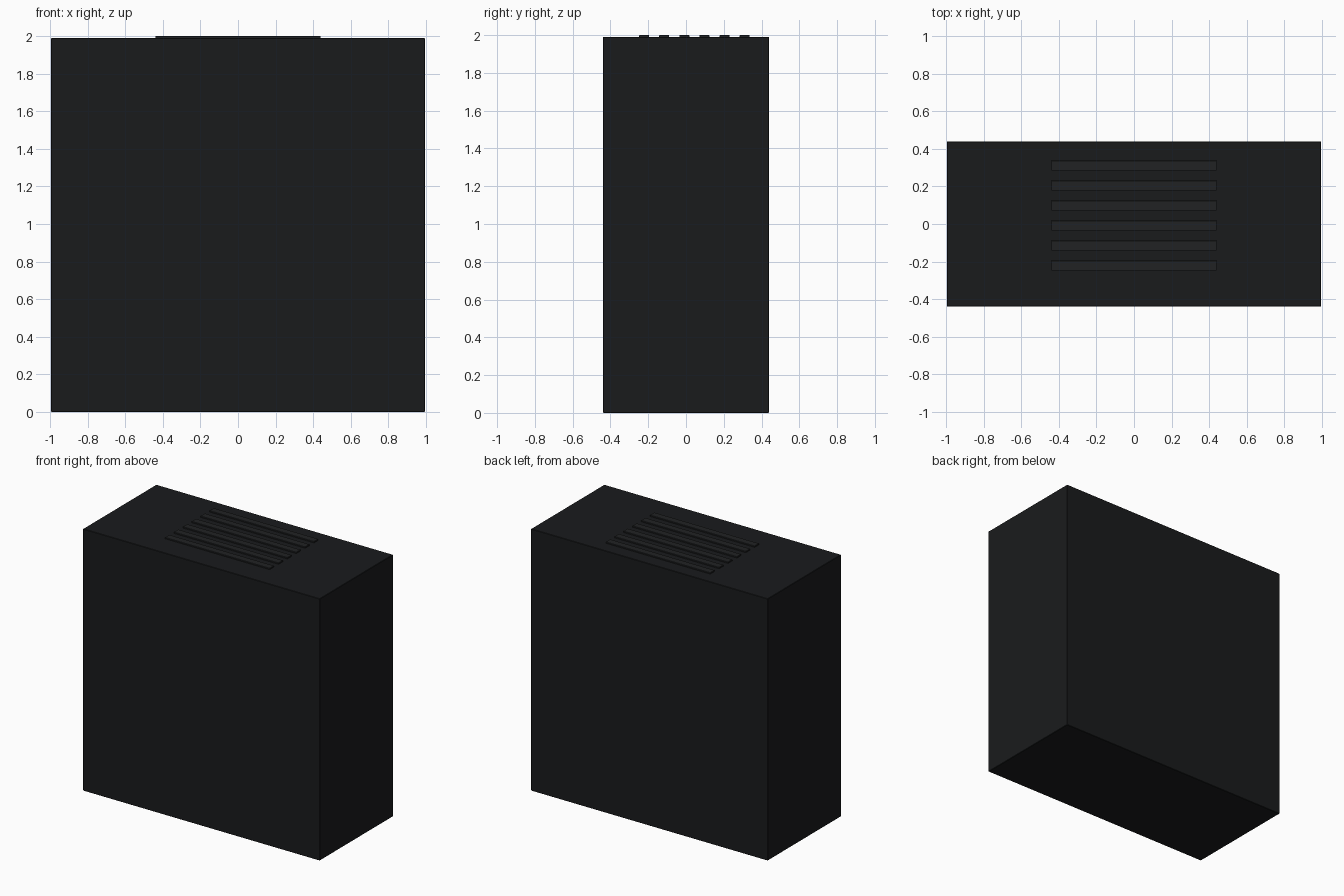
import bpy

if "Cube" in bpy.data.objects:
    bpy.data.objects.remove(bpy.data.objects["Cube"])


def material(name, shade):
    m = bpy.data.materials.new(name)
    m.diffuse_color = (*shade, 1)
    m.use_nodes = True
    m.node_tree.nodes["Principled BSDF"].inputs["Base Color"].default_value = m.diffuse_color
    return m


def box(name, lo, hi, mat, bevel):
    size = [b - a for a, b in zip(lo, hi)]
    centre = [(a + b) / 2 for a, b in zip(lo, hi)]
    bpy.ops.mesh.primitive_cube_add(size=1, location=centre)
    ob = bpy.context.object
    ob.name = name
    ob.scale = size
    bpy.ops.object.transform_apply(location=False, rotation=False, scale=True)
    ob.data.materials.append(mat)
    mod = ob.modifiers.new("edge", 'BEVEL')
    mod.width = bevel
    mod.segments = 1
    return ob


black = material("black_casing", (0.010, 0.011, 0.012))
grey = material("dark_vent", (0.015, 0.016, 0.017))

# Plain upright casing
box("casing", (-0.995, -0.44, 0), (0.995, 0.44, 1.99), black, 0.003)

# Row of raised vent slats on the top face
for i in range(6):
    y = -0.222 + 0.1065 * i
    box(f"vent_slat_{i + 1}", (-0.44, y - 0.0265, 1.98),
        (0.44, y + 0.0265, 2.0), grey, 0.002)
